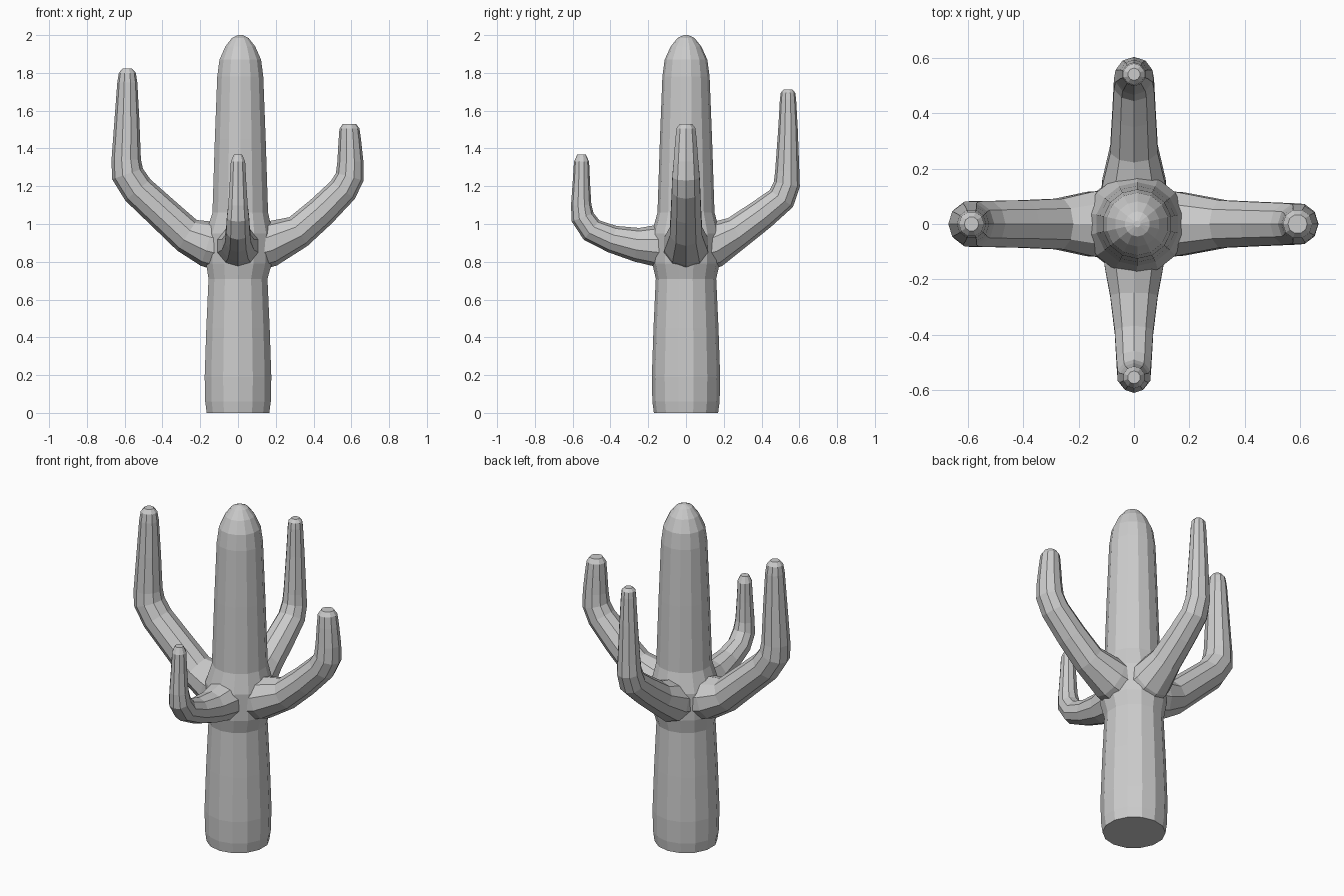
import bpy, bmesh
from math import sin, cos, pi
from mathutils import Vector

if "Cube" in bpy.data.objects:
    bpy.data.objects.remove(bpy.data.objects["Cube"])


def tube(name, path, sides, side_axis):
    """Sweep a ring along (centre, radius) points lying in one vertical plane."""
    bm = bmesh.new()
    pts = [Vector(p) for p, r in path]
    side = Vector(side_axis)
    rings = []
    for i, (p, (_, r)) in enumerate(zip(pts, path)):
        a = (p - pts[i - 1]).normalized() if i else Vector()
        b = (pts[i + 1] - p).normalized() if i < len(pts) - 1 else Vector()
        normal = (a + b).normalized().cross(side).normalized()
        rings.append([bm.verts.new(p + r * (cos(t) * side + sin(t) * normal))
                      for t in (2 * pi * (k + 0.5) / sides for k in range(sides))])
    for lo, hi in zip(rings, rings[1:]):
        for k in range(sides):
            n = (k + 1) % sides
            bm.faces.new((lo[k], lo[n], hi[n], hi[k]))
    bm.faces.new(rings[0])
    bm.faces.new(rings[-1])
    bmesh.ops.recalc_face_normals(bm, faces=bm.faces)
    mesh = bpy.data.meshes.new(name)
    bm.to_mesh(mesh)
    bm.free()
    obj = bpy.data.objects.new(name, mesh)
    bpy.context.collection.objects.link(obj)
    return obj


# Trunk: (z, x, radius), with a swollen collar where the arms meet
trunk_profile = [(0, 0, .17), (.06, 0, .178), (.19, 0, .181), (.45, 0, .172),
                 (.71, 0, .16), (.79, .005, .178), (.95, .007, .182),
                 (1.06, .012, .151), (1.45, .012, .138), (1.78, .012, .125),
                 (1.87, .012, .113), (1.94, .012, .081), (1.985, .012, .045),
                 (2.0, .012, .012)]
trunk = tube("cactus", [((x, 0, z), r) for z, x, r in trunk_profile], 14, (1, 0, 0))

# Arms: outward direction, then (distance, z, radius) from root to tip
arms = {
    "left_arm": ((-1, 0), [(.05, .87, .13), (.16, .895, .122), (.27, .94, .096),
                           (.40, .06 + 1.0, .09), (.53, 1.18, .087), (.585, 1.265, .086),
                           (.592, 1.34, .078), (.588, 1.55, .066), (.586, 1.75, .053),
                           (.586, 1.80, .045), (.586, 1.822, .026)]),
    "right_arm": ((1, 0), [(.05, .87, .13), (.17, .895, .12), (.32, .96, .09),
                           (.44, 1.065, .084), (.555, 1.18, .079), (.592, 1.25, .076),
                           (.595, 1.33, .069), (.592, 1.44, .06), (.59, 1.505, .053),
                           (.59, 1.53, .035)]),
    "back_arm": ((0, 1), [(.05, .87, .13), (.15, .89, .12), (.27, .955, .09),
                          (.40, 1.05, .082), (.505, 1.135, .076), (.534, 1.21, .07),
                          (.536, 1.28, .064), (.54, 1.50, .052), (.54, 1.66, .043),
                          (.54, 1.695, .038), (.54, 1.712, .022)]),
    "front_arm": ((0, -1), [(.05, .88, .125), (.16, .885, .11), (.26, .89, .09),
                            (.39, .92, .073), (.50, .968, .066), (.547, 1.035, .062),
                            (.555, 1.10, .054), (.554, 1.22, .046), (.553, 1.33, .04),
                            (.553, 1.367, .023)]),
}

# Fuse every arm into the trunk
for name, ((dx, dy), points) in arms.items():
    arm = tube(name, [((dx * d, dy * d, z), r) for d, z, r in points], 10, (-dy, dx, 0))
    mod = trunk.modifiers.new(name, 'BOOLEAN')
    mod.operation = 'UNION'
    mod.solver = 'EXACT'
    mod.object = arm
    bpy.context.view_layer.objects.active = trunk
    bpy.ops.object.modifier_apply(modifier=mod.name)
    bpy.data.objects.remove(arm)
